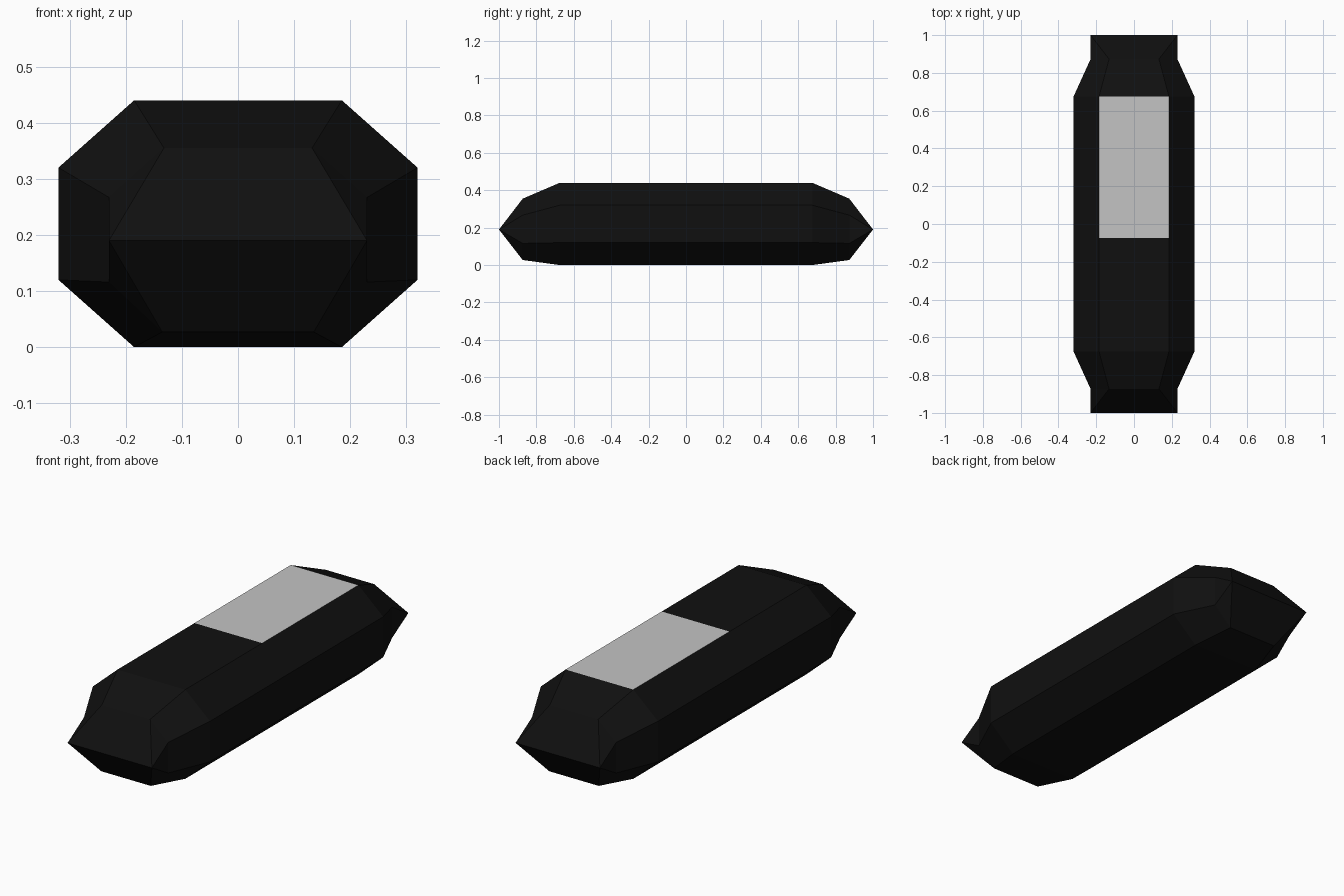
import bpy
import bmesh

cube = bpy.data.objects.get("Cube")
if cube:
    bpy.data.objects.remove(cube, do_unlink=True)


def make_material(name, value):
    mat = bpy.data.materials.new(name)
    mat.use_nodes = True
    color = (value, value, value, 1)
    mat.diffuse_color = color
    mat.node_tree.nodes["Principled BSDF"].inputs["Base Color"].default_value = color
    return mat


def octagon(half_top, z_top, half_side, z_high, z_low, half_bottom, z_bottom):
    right = [(half_bottom, z_bottom), (half_side, z_low),
             (half_side, z_high), (half_top, z_top)]
    return right + [(-x, z) for x, z in reversed(right)]


# Cross-sections: full body, shoulder, and the ridge at each tip
body = octagon(0.185, 0.44, 0.32, 0.32, 0.12, 0.185, 0.0)
shoulder = octagon(0.132, 0.355, 0.23, 0.267, 0.116, 0.135, 0.027)
tip = octagon(0.23, 0.19, 0.23, 0.19, 0.19, 0.23, 0.19)
PANEL_START, BODY_END = -0.075, 0.675
stations = [(-1, tip), (-0.873, shoulder), (-BODY_END, body), (PANEL_START, body),
            (BODY_END, body), (0.873, shoulder), (1, tip)]

# Loft the faceted casing through the sections
bm = bmesh.new()
rings = [[bm.verts.new((x, y, z)) for x, z in section] for y, section in stations]
for a, b in zip(rings, rings[1:]):
    for i in range(8):
        j = (i + 1) % 8
        bm.faces.new((a[i], a[j], b[j], b[i]))
bmesh.ops.remove_doubles(bm, verts=bm.verts, dist=0.0001)
bmesh.ops.recalc_face_normals(bm, faces=bm.faces)

# Pale panel on the rear part of the flat top
for face in bm.faces:
    y = face.calc_center_median().y
    if face.normal.z > 0.99 and PANEL_START < y < BODY_END:
        face.material_index = 1

mesh = bpy.data.meshes.new("casing")
bm.to_mesh(mesh)
bm.free()
mesh.materials.append(make_material("black", 0.005))
mesh.materials.append(make_material("pale grey", 0.55))
casing = bpy.data.objects.new("casing", mesh)
bpy.context.collection.objects.link(casing)
